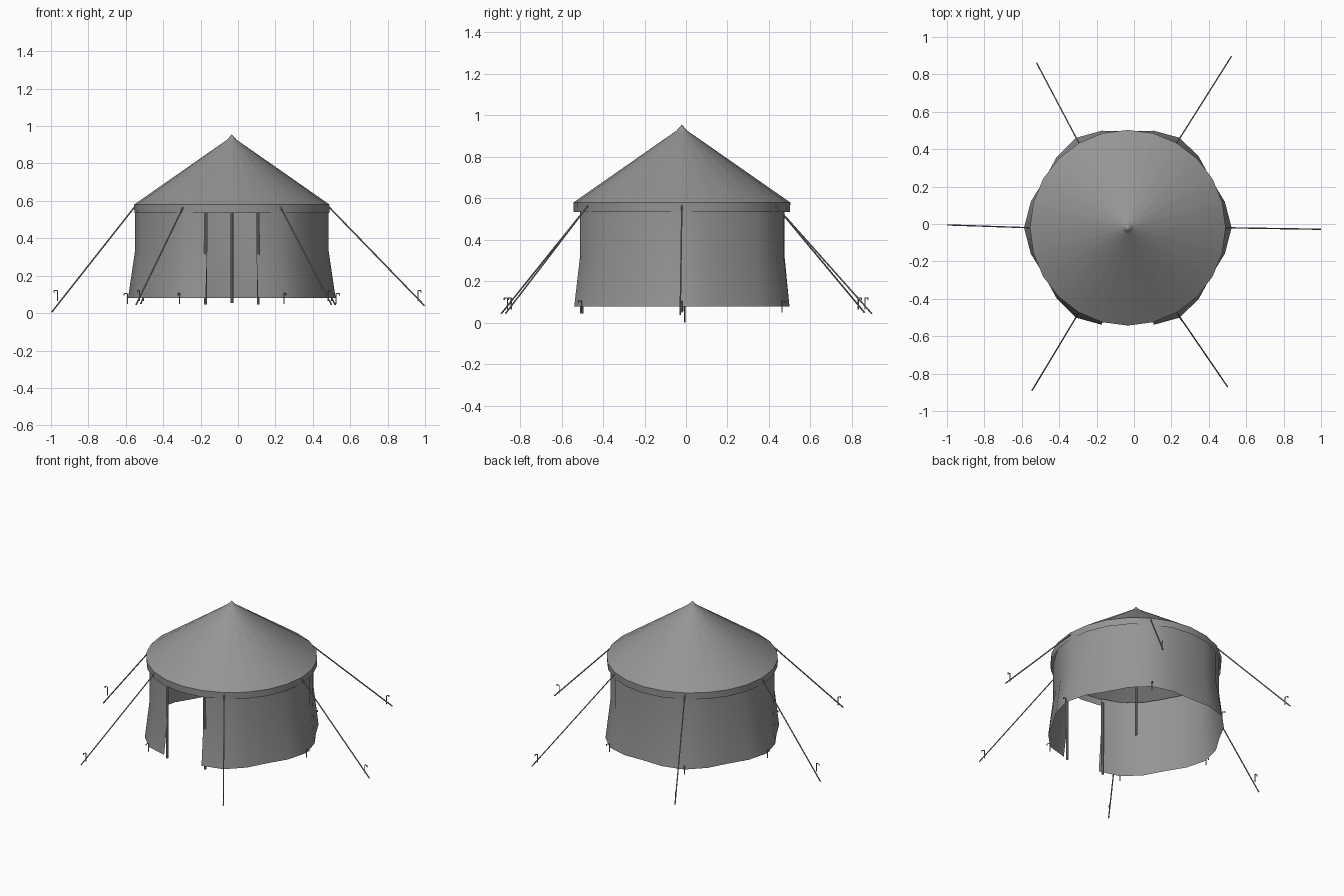
import bpy, bmesh
from math import radians, sin, cos
from mathutils import Vector

if "Cube" in bpy.data.objects:
    bpy.data.objects.remove(bpy.data.objects["Cube"])

CENTRE = Vector((-0.033, -0.02, 0))
SIDES = 24
GROUND = 0.08

canvas = bpy.data.materials.new("grey canvas")
canvas.use_nodes = True
grey = (0.3, 0.3, 0.3, 1)
canvas.diffuse_color = grey
canvas.node_tree.nodes["Principled BSDF"].inputs["Base Color"].default_value = grey


def finish(name, bm):
    mesh = bpy.data.meshes.new(name)
    bm.to_mesh(mesh)
    bm.free()
    mesh.materials.append(canvas)
    obj = bpy.data.objects.new(name, mesh)
    bpy.context.collection.objects.link(obj)
    bpy.ops.object.select_all(action="DESELECT")
    obj.select_set(True)
    bpy.context.view_layer.objects.active = obj
    bpy.ops.object.shade_smooth_by_angle(angle=radians(30))
    return obj


def polar(radius, degrees, z):
    a = radians(degrees)
    return CENTRE + Vector((radius * cos(a), radius * sin(a), z))


def shell(name, rings, skip=()):
    """Loft rings of (z, radius function of side index); skip leaves gaps."""
    bm = bmesh.new()
    loops = [[bm.verts.new(polar(radius(i), i * 360 / SIDES, z)) for i in range(SIDES)]
             for z, radius in rings]
    for low, high in zip(loops, loops[1:]):
        for i in range(SIDES):
            if i not in skip:
                j = (i + 1) % SIDES
                bm.faces.new((low[i], low[j], high[j], high[i]))
    bmesh.ops.remove_doubles(bm, verts=bm.verts, dist=0.0005)
    return finish(name, bm)


def tube(bm, start, end, radius, segments=6):
    start, end = Vector(start), Vector(end)
    axis = end - start
    matrix = axis.to_track_quat("Z", "Y").to_matrix().to_4x4()
    matrix.translation = (start + end) / 2
    bmesh.ops.create_cone(bm, cap_ends=True, segments=segments, radius1=radius,
                          radius2=radius, depth=axis.length, matrix=matrix)


def peg(bm, base, outward):
    """Short ground stake with a small hook on top."""
    up = Vector((0, 0, 1))
    top = base + up * 0.04
    tip = top + outward * 0.018
    tube(bm, base - up * 0.015, top, 0.003)
    tube(bm, top, tip, 0.003)
    tube(bm, tip, tip - up * 0.01, 0.003)


def constant(radius):
    return lambda i: radius


def six_cornered(corner, between, flat):
    """Rounded hexagon, with a corner every fourth side."""
    return lambda i: (corner, between, flat, between)[i % 4]


# Wall flares at the guyed corners; two front sides are open for the door
upper = six_cornered(0.518, 0.507, 0.494)
shell("wall", [(GROUND, six_cornered(0.555, 0.537, 0.515)),
               (0.33, upper), (0.575, upper)], skip=(17, 18))

# Roof with a hanging valance and a small peak cap
shell("valance", [(0.535, constant(0.521)), (0.58, constant(0.523))])
shell("roof", [(0.58, constant(0.523)), (0.925, constant(0.028))])
shell("peak_cap", [(0.918, constant(0.034)), (0.94, constant(0.014)),
                   (0.956, constant(0))])

# Poles
bm = bmesh.new()
tube(bm, CENTRE + Vector((0, 0, 0.055)), CENTRE + Vector((0, 0, 0.93)), 0.008, 10)
finish("centre_pole", bm)
for name, side in (("left_door_pole", 1), ("right_door_pole", -1)):
    bm = bmesh.new()
    foot = CENTRE + Vector((side * 0.141, -0.482, 0.045))
    tube(bm, foot, foot + Vector((0, 0, 0.5)), 0.008, 10)
    finish(name, bm)

# Guy ropes run from each corner of the eave into the ground
rope_ends = [(0.997, -0.028, 0.04), (0.52, 0.895, 0.045), (-0.52, 0.86, 0.05),
             (-0.997, -0.005, 0.004), (-0.545, -0.89, 0.045), (0.5, -0.87, 0.045)]
for i, end in enumerate(rope_ends):
    top, end = polar(0.522, i * 60, 0.565), Vector(end)
    outward = (end - top).to_2d().normalized().to_3d()
    bm = bmesh.new()
    tube(bm, top, end, 0.004)
    finish(f"guy_rope_{i + 1}", bm)

    bm = bmesh.new()
    base = top.lerp(end, 0.93)
    base.z = GROUND
    peg(bm, base, outward)
    finish(f"rope_peg_{i + 1}", bm)

    bm = bmesh.new()
    peg(bm, polar(0.558, i * 60, GROUND - 0.015), outward)
    finish(f"wall_peg_{i + 1}", bm)
